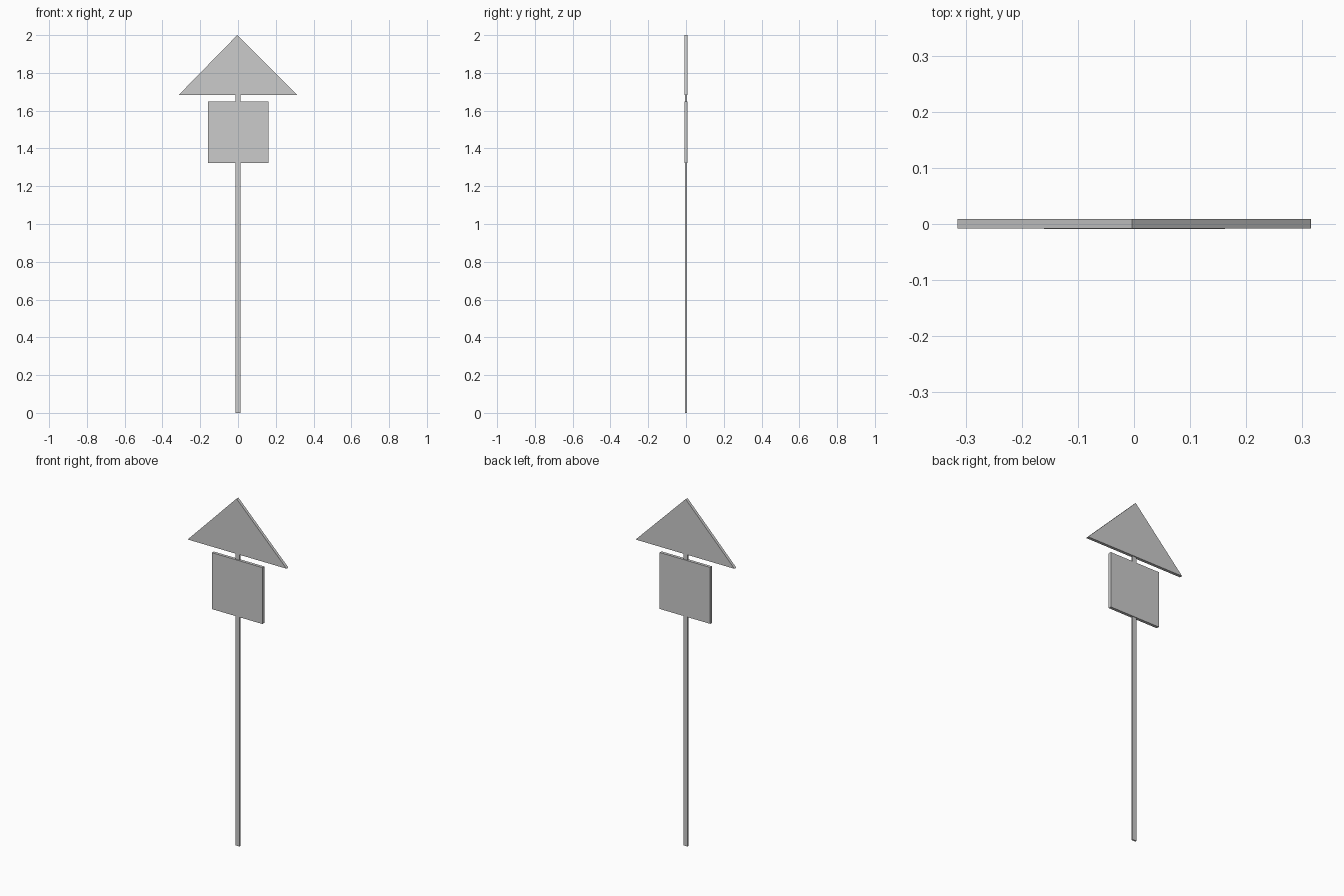
import bpy

if "Cube" in bpy.data.objects:
    bpy.data.objects.remove(bpy.data.objects["Cube"])


def plate(name, outline, y0, y1):
    """Extrude a front-view outline of (x, z) points from y0 to y1."""
    n = len(outline)
    verts = [(x, y, z) for y in (y0, y1) for x, z in outline]
    faces = [tuple(range(n)), tuple(reversed(range(n, 2 * n)))]
    faces += [(i, i + n, (i + 1) % n + n, (i + 1) % n) for i in range(n)]
    mesh = bpy.data.meshes.new(name)
    mesh.from_pydata(verts, [], faces)
    mesh.update()
    obj = bpy.data.objects.new(name, mesh)
    bpy.context.collection.objects.link(obj)
    return obj


def rect(x0, x1, z0, z1):
    return [(x0, z0), (x1, z0), (x1, z1), (x0, z1)]


# Thin flat post, running up behind the square into the triangle
plate("post", rect(-0.012, 0.012, 0, 1.70), -0.004, 0.004)

# Square sign
plate("square_sign", rect(-0.16, 0.162, 1.323, 1.648), -0.009, 0.008)

# Triangular sign at the top
plate("triangle_sign", [(-0.315, 1.682), (0.315, 1.682), (-0.004, 2.0)], -0.008, 0.009)
